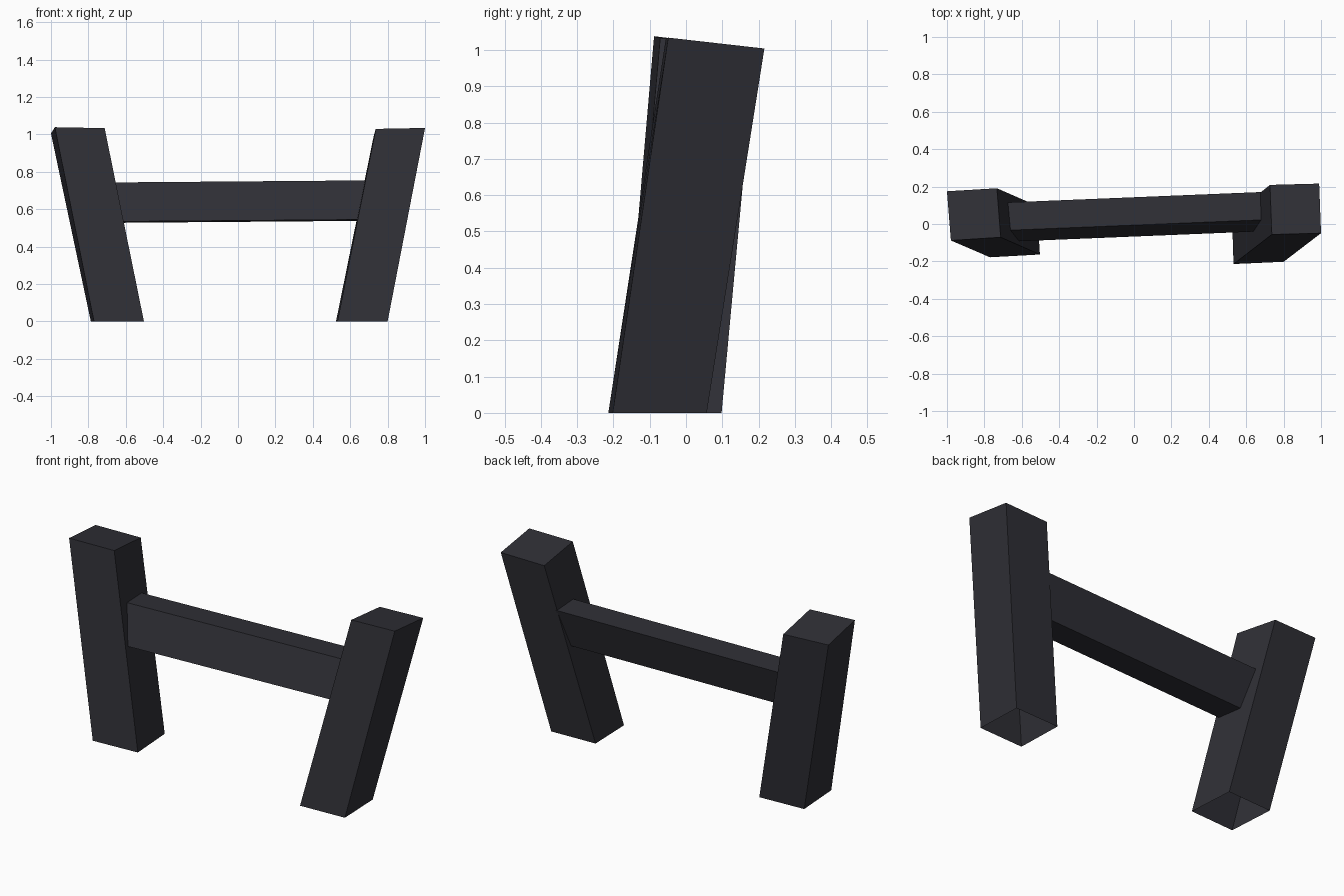
import bpy
import bmesh

if "Cube" in bpy.data.objects:
    bpy.data.objects.remove(bpy.data.objects["Cube"])

paint = bpy.data.materials.new("dark slate grey")
paint.diffuse_color = (0.029, 0.029, 0.037, 1)
paint.use_nodes = True
paint.node_tree.nodes["Principled BSDF"].inputs["Base Color"].default_value = paint.diffuse_color


def loft(name, ring_a, ring_b, cap=False):
    """Four-sided sleeve between two rings, optionally closed at ring_b."""
    bm = bmesh.new()
    a = [bm.verts.new(p) for p in ring_a]
    b = [bm.verts.new(p) for p in ring_b]
    for i in range(4):
        j = (i + 1) % 4
        bm.faces.new((a[i], a[j], b[j], b[i]))
    if cap:
        bm.faces.new(b)
    bmesh.ops.recalc_face_normals(bm, faces=bm.faces)
    mesh = bpy.data.meshes.new(name)
    bm.to_mesh(mesh)
    bm.free()
    mesh.materials.append(paint)
    ob = bpy.data.objects.new(name, mesh)
    bpy.context.collection.objects.link(ob)
    # Make sure the normals of the open sleeve point outwards
    centre = sum((v.co for v in mesh.vertices), mesh.vertices[0].co * 0) / 8
    if sum((f.center - centre).dot(f.normal) for f in mesh.polygons) < 0:
        mesh.flip_normals()
    return ob


# Leaning posts, open underneath (rings: front left, front right, back right, back left)
loft("left_post",
     [(-0.77, -0.178, 0), (-0.503, -0.163, 0), (-0.52, 0.098, 0), (-0.787, 0.084, 0)],
     [(-0.979, -0.088, 1.038), (-0.713, -0.071, 1.033), (-0.733, 0.191, 1.0), (-1.0, 0.175, 1.005)],
     cap=True)
loft("right_post",
     [(0.532, -0.214, 0), (0.80, -0.202, 0), (0.79, 0.057, 0), (0.524, 0.047, 0)],
     [(0.737, -0.056, 1.029), (1.0, -0.049, 1.034), (0.99, 0.216, 1.004), (0.727, 0.209, 0.998)],
     cap=True)


# Slanted crossbar; each end follows the lean of the post it runs into
def bar_ring(side):
    corners = [(-0.067, 0.539), (0.08, 0.532), (0.143, 0.742), (-0.006, 0.748)]
    ring = []
    for y, z in corners:
        x = side * (0.535 + 0.2 * z)
        ring.append((x, y + 0.041 * x, z + 0.008 * x))
    return ring


loft("crossbar", bar_ring(-1), bar_ring(1))
